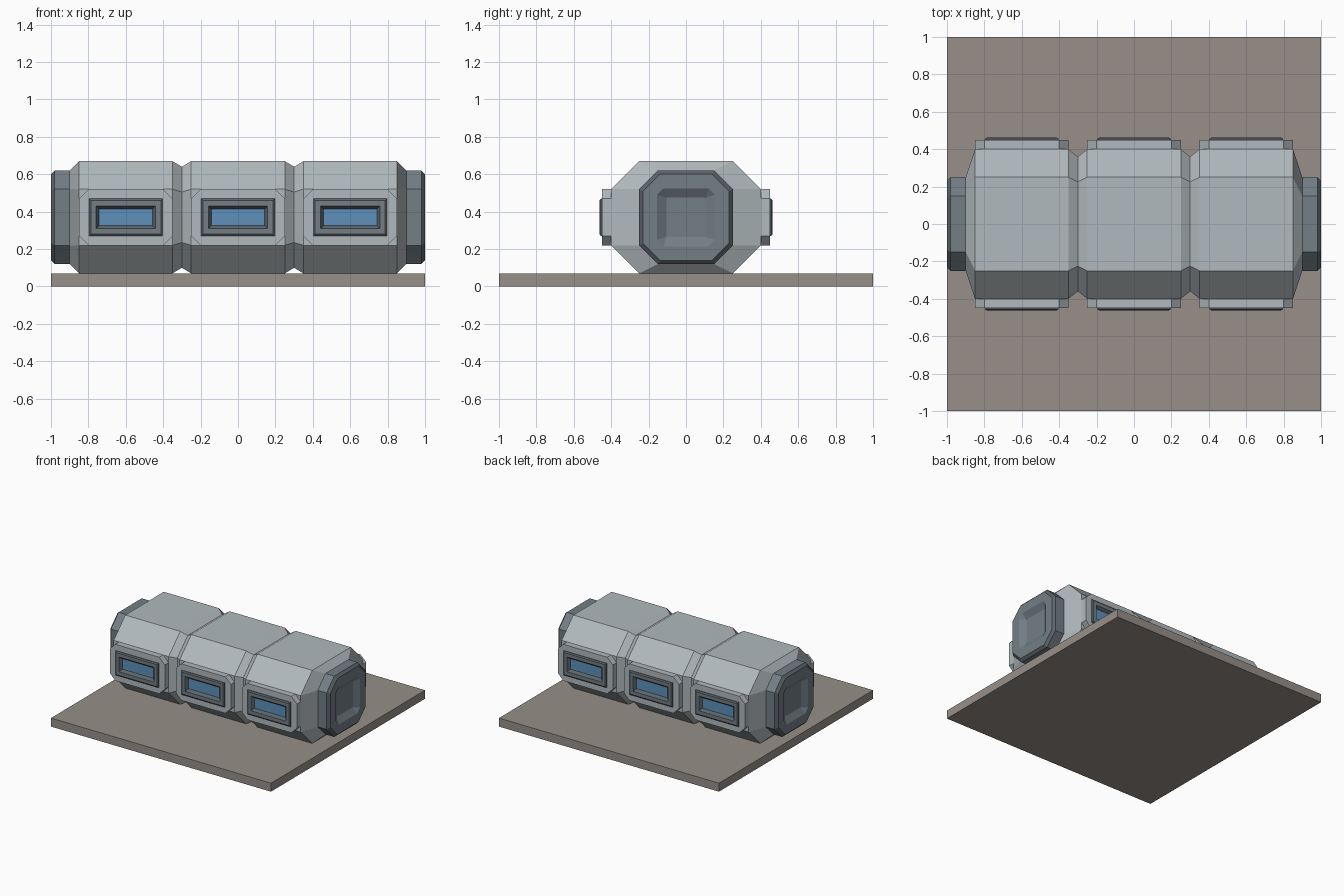
import bpy
import bmesh
from mathutils import Vector

cube = bpy.data.objects.get("Cube")
if cube:
    bpy.data.objects.remove(cube, do_unlink=True)


def material(name, rgb):
    m = bpy.data.materials.new(name)
    m.use_nodes = True
    color = (*rgb, 1.0)
    m.diffuse_color = color
    bsdf = next(n for n in m.node_tree.nodes if n.type == 'BSDF_PRINCIPLED')
    bsdf.inputs["Base Color"].default_value = color
    return m


HULL = material("pale hull grey", (0.44, 0.49, 0.51))
HUB = material("slate hub grey", (0.17, 0.21, 0.235))
TRIM = material("dark trim grey", (0.11, 0.13, 0.145))
GLASS = material("window blue", (0.11, 0.28, 0.50))
GROUND = material("ground taupe", (0.31, 0.275, 0.25))

MID_Z = 0.37


def octagon(w, h, cw, ch):
    """Half width, half height and the half lengths of the straight sides."""
    return [(w, -ch), (w, ch), (cw, h), (-cw, h),
            (-w, ch), (-w, -ch), (-cw, -h), (cw, -h)]


def loft(name, stations, place, mats, bands):
    """Skin octagon rings; bands gives a material index per band, then the end cap."""
    bm = bmesh.new()
    rings = [[bm.verts.new(place(s[0], u, v)) for u, v in octagon(*s[1:])]
             for s in stations]
    for i, (a, b) in enumerate(zip(rings, rings[1:])):
        for k in range(8):
            n = (k + 1) % 8
            f = bm.faces.new((a[k], a[n], b[n], b[k]))
            f.material_index = bands[i]
    bm.faces.new(rings[0][::-1]).material_index = bands[0]
    bm.faces.new(rings[-1]).material_index = bands[-1]
    # Square rings are octagons whose corner points coincide
    bmesh.ops.remove_doubles(bm, verts=bm.verts, dist=0.0005)
    bmesh.ops.recalc_face_normals(bm, faces=bm.faces)
    me = bpy.data.meshes.new(name)
    bm.to_mesh(me)
    bm.free()
    for m in mats:
        me.materials.append(m)
    ob = bpy.data.objects.new(name, me)
    bpy.context.collection.objects.link(ob)
    return ob


# Ground slab
bpy.ops.mesh.primitive_cube_add(size=1, location=(0, 0, 0.035))
slab = bpy.context.object
slab.name = "ground_slab"
slab.scale = (2, 2, 0.07)
slab.data.materials.append(GROUND)

# Hull: three octagonal segments with V grooves between and tapered ends
FULL = (0.40, 0.30, 0.25, 0.15)
GROOVE = (0.36, 0.27, 0.225, 0.135)
END = (0.25, 0.25, 0.15, 0.15)
hull_rings = [(-0.90, *END)]
for cx in (-0.6, 0, 0.6):
    hull_rings += [(cx - 0.25, *FULL), (cx + 0.25, *FULL)]
    if cx < 0.5:
        hull_rings.append((cx + 0.3, *GROOVE))
hull_rings.append((0.90, *END))
loft("hull", hull_rings, lambda d, u, v: Vector((d, u, MID_Z + v)),
     [HULL], [0] * len(hull_rings))

# End hubs with a dark bevelled rim and a sunken square socket
hub_rings = [
    (0.88, *END),
    (0.98, *END),
    (1.00, 0.23, 0.23, 0.138, 0.138),
    (1.00, 0.155, 0.155, 0.12, 0.12),
    (0.97, 0.105, 0.105, 0.105, 0.105),
]
for side, sx in (("left", 1), ("right", -1)):
    loft(side + "_hub", hub_rings,
         lambda d, u, v: Vector((sx * d, u, MID_Z + v)),
         [HUB, TRIM], [0, 1, 0, 0, 0])


def square(w, h):
    return (w, h, w, h)


# Window modules: chamfered panel, raised frame and recessed glass
PANEL = (0.25, 0.15, 0.20, 0.10)
window_rings = [
    (0.39, *PANEL),
    (0.45, *PANEL),
    (0.45, *square(0.197, 0.10)),
    (0.455, *square(0.197, 0.10)),
    (0.462, *square(0.187, 0.09)),
    (0.462, *square(0.158, 0.061)),
    (0.44, *square(0.142, 0.043)),
]
for face, sy in (("front", -1), ("back", 1)):
    for label, cx in (("right", -0.6), ("middle", 0), ("left", 0.6)):
        loft(f"{face}_{label}_window", window_rings,
             lambda d, u, v: Vector((cx + u, sy * d, MID_Z + v)),
             [HULL, HUB, TRIM, GLASS], [0, 0, 2, 2, 1, 2, 3])
